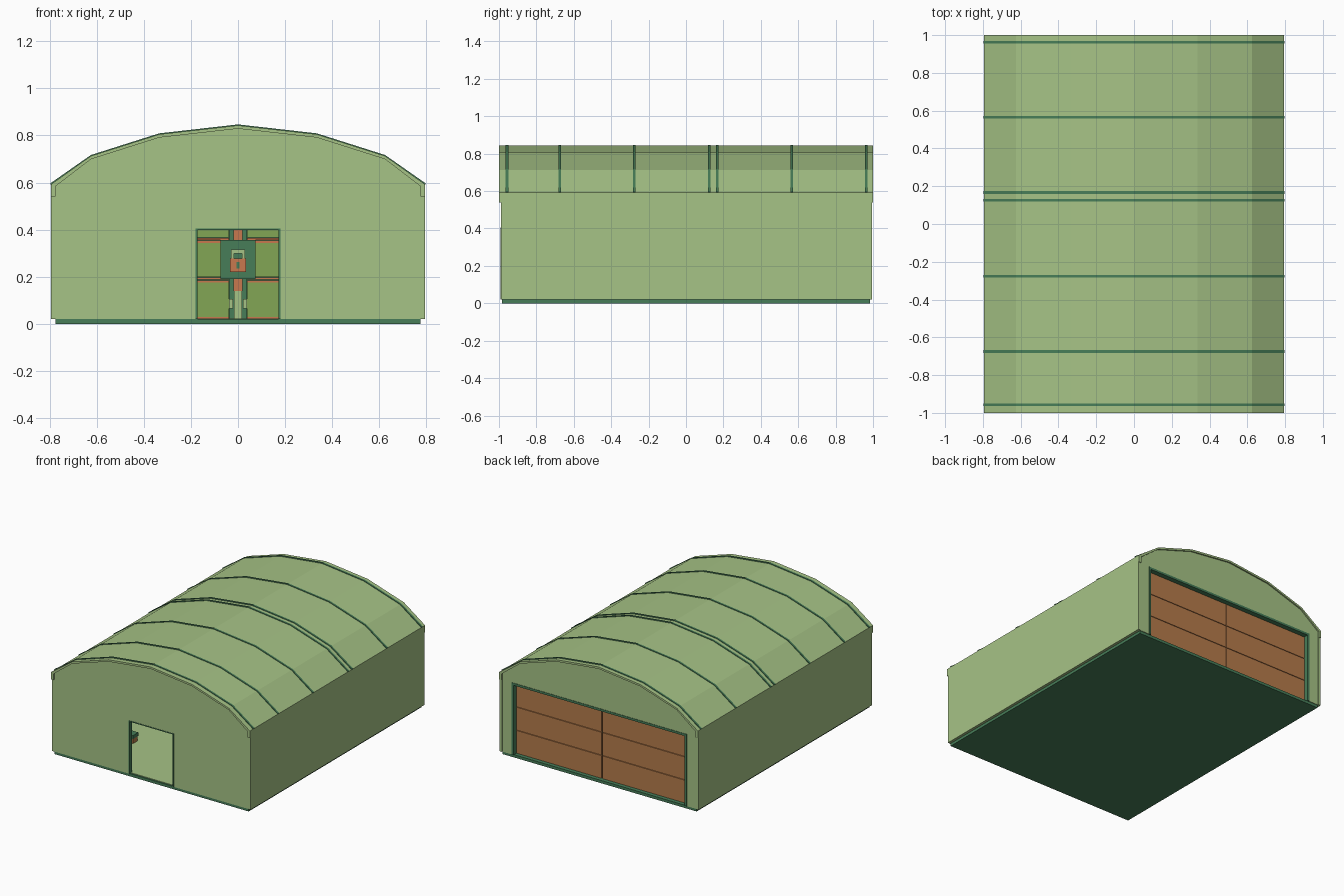
import bpy, bmesh

if "Cube" in bpy.data.objects:
    bpy.data.objects.remove(bpy.data.objects["Cube"])


def srgb(h):
    v = [int(h[i:i + 2], 16) / 255 for i in (0, 2, 4)]
    return [c / 12.92 if c <= 0.04045 else ((c + 0.055) / 1.055) ** 2.4 for c in v] + [1]


def material(name, h):
    m = bpy.data.materials.new(name)
    m.diffuse_color = srgb(h)
    m.use_nodes = True
    m.node_tree.nodes["Principled BSDF"].inputs["Base Color"].default_value = m.diffuse_color
    return m


LIGHT = material("light_green", "A6C386")
DARK = material("dark_green", "477D58")
MID = material("mid_green", "82A655")
BROWN = material("door_brown", "B67C4B")
RUST = material("rust_orange", "C8794F")


def prism(name, pts, y0, y1, mat):
    """Extrude an xz outline from y0 to y1."""
    bm = bmesh.new()
    f = bm.faces.new([bm.verts.new((x, y0, z)) for x, z in pts])
    ext = bmesh.ops.extrude_face_region(bm, geom=[f])
    bmesh.ops.translate(bm, vec=(0, y1 - y0, 0),
                        verts=[v for v in ext["geom"] if isinstance(v, bmesh.types.BMVert)])
    bmesh.ops.recalc_face_normals(bm, faces=bm.faces)
    me = bpy.data.meshes.new(name)
    bm.to_mesh(me)
    bm.free()
    me.materials.append(mat)
    ob = bpy.data.objects.new(name, me)
    bpy.context.collection.objects.link(ob)
    return ob


def box(name, x0, x1, y0, y1, z0, z1, mat):
    return prism(name, [(x0, z0), (x1, z0), (x1, z1), (x0, z1)], y0, y1, mat)


HALF = [(0.795, 0.592), (0.625, 0.713), (0.335, 0.805)]


def arch(dx=0, dz=0):
    """Roof outline from right eave to left eave."""
    right = [(x + dx * (i == 0), z + dz) for i, (x, z) in enumerate(HALF)]
    return right + [(0, 0.843 + dz)] + [(-x, z) for x, z in reversed(right)]


# Base slab and inner floor
box("base_slab", -0.775, 0.775, -0.985, 0.985, 0, 0.02, DARK)
box("inner_floor", -0.775, 0.775, -0.975, 0.935, 0.0195, 0.023, LIGHT)

# Side walls and faceted roof
for s, side in ((-1, "left"), (1, "right")):
    a, b = sorted((s * 0.775, s * 0.795))
    box(side + "_wall", a, b, -0.99, 0.995, 0.02, 0.592, LIGHT)
    box(side + "_eave_end", a, b, -1.0, -0.99, 0.54, 0.592, LIGHT)
    box(side + "_eave_end_back", a, b, 0.995, 1.0, 0.54, 0.592, LIGHT)
prism("roof", arch() + arch(-0.012, -0.014)[::-1], -1.0, 1.0, LIGHT)

# Roof ribs
for y in (-0.957, -0.675, -0.277, 0.125, 0.167, 0.565, 0.963):
    prism("roof_rib", arch(0.003, 0.004) + arch(-0.003, -0.004)[::-1],
          y - 0.007, y + 0.007, DARK)


def end_wall(name, w, h, y0, y1):
    """Gable wall with a doorway cut in its outline."""
    prism(name, [(0.778, 0.02)] + arch(-0.017, -0.006) +
          [(-0.778, 0.02), (-w, 0.02), (-w, h), (w, h), (w, 0.02)], y0, y1, LIGHT)


def frame(name, w, h, t, y0, y1):
    """Trim lining a doorway."""
    prism(name, [(w, 0.02), (w, h), (-w, h), (-w, 0.02), (-w + t, 0.02),
                 (-w + t, h - t), (w - t, h - t), (w - t, 0.02)], y0, y1, DARK)


end_wall("front_wall", 0.18, 0.405, -0.99, -0.965)
frame("front_door_frame", 0.18, 0.405, 0.007, -0.992, -0.96)
end_wall("back_wall", 0.70, 0.54, 0.935, 0.99)
frame("back_door_frame", 0.70, 0.54, 0.016, 0.93, 0.993)

# Large back doors: three panels per leaf, braced inside
zs = (0.02, 0.188, 0.356, 0.524)
for s, side in ((-1, "left"), (1, "right")):
    for z0, z1 in zip(zs, zs[1:]):
        a, b = sorted((s * 0.003, s * 0.684))
        box(side + "_door_panel", a, b, 0.945, 0.96, z0 + 0.002, z1 - 0.002, BROWN)
        a, b = sorted((s * 0.038, s * 0.684))
        box(side + "_inner_panel", a, b, 0.937, 0.945, z0 + 0.01, z1 - 0.013, MID)
        box(side + "_inner_rail", a, b, 0.932, 0.945, z1 - 0.013, z1 - 0.003, RUST)
        box(side + "_lower_rail", a, b, 0.934, 0.945, z0 + 0.001, z0 + 0.009, RUST)
box("door_backing", -0.684, 0.684, 0.9445, 0.951, 0.02, 0.524, DARK)

# Center bar and lock box on the inside of the doors
box("center_bar", -0.037, 0.037, 0.93, 0.945, 0.021, 0.524, DARK)
box("upper_bolt", -0.02, 0.02, 0.922, 0.93, 0.356, 0.524, RUST)
box("lower_bolt", -0.02, 0.02, 0.922, 0.93, 0.14, 0.19, RUST)
box("bolt_rod", -0.016, 0.016, 0.922, 0.93, 0.022, 0.14, LIGHT)
for s in (-1, 1):
    box("bolt_guide", s * 0.03 - 0.008, s * 0.03 + 0.008, 0.922, 0.93, 0.065, 0.105, LIGHT)
box("lock_box", -0.075, 0.075, 0.905, 0.93, 0.19, 0.357, DARK)
prism("padlock_shackle", [(-0.03, 0.27), (-0.03, 0.315), (0.03, 0.315), (0.03, 0.27),
                          (0.017, 0.27), (0.017, 0.298), (-0.017, 0.298), (-0.017, 0.27)],
      0.898, 0.905, LIGHT)
box("padlock_body", -0.035, 0.035, 0.892, 0.905, 0.22, 0.278, RUST)
box("padlock_keyhole", -0.007, 0.007, 0.888, 0.892, 0.235, 0.262, DARK)

# Small crate on the floor inside
box("crate", -0.47, -0.42, -0.60, -0.55, 0.022, 0.06, BROWN)
box("crate_lid", -0.475, -0.415, -0.605, -0.545, 0.06, 0.085, DARK)
